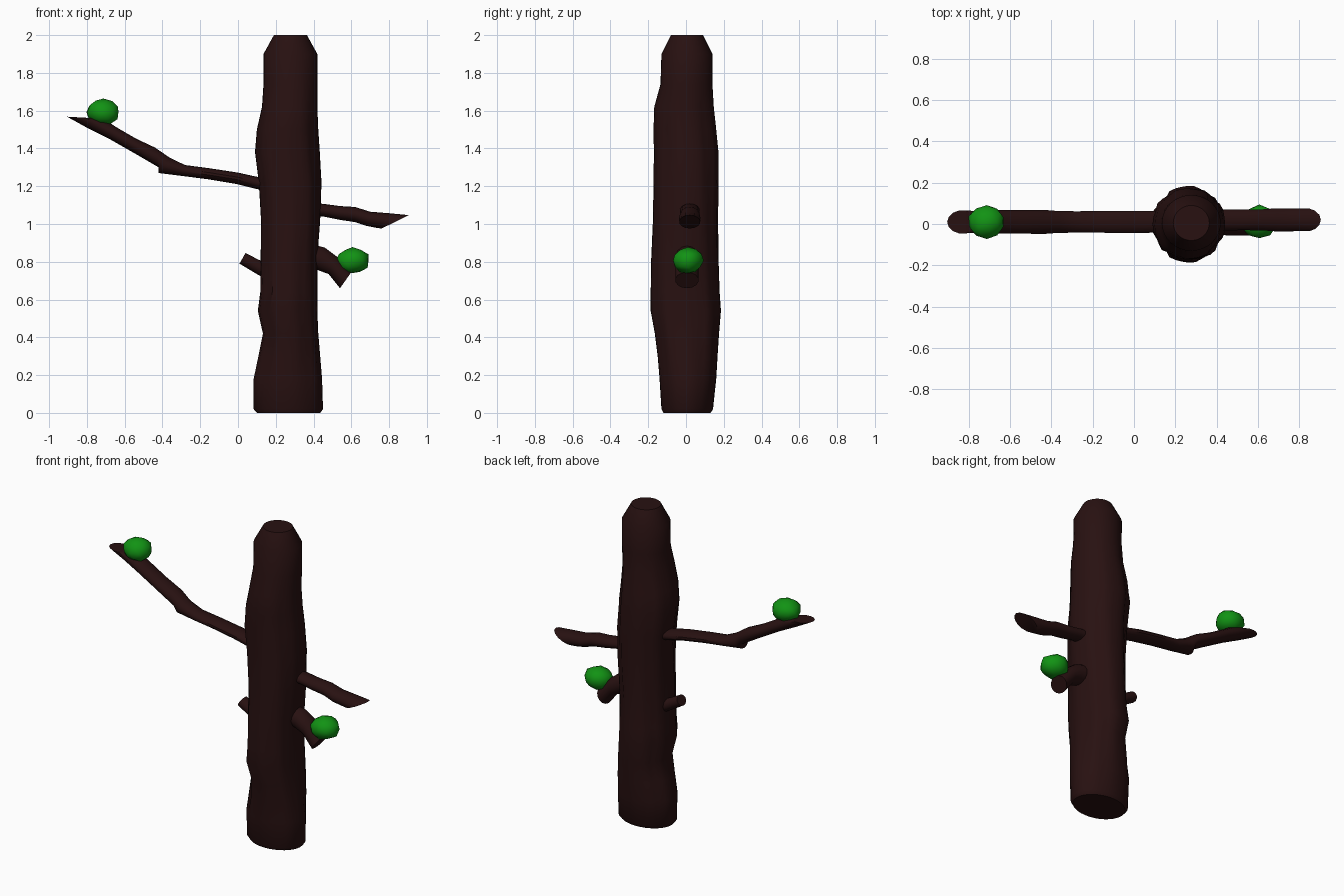
import bpy, bmesh, math, random
from mathutils import Vector

random.seed(4)
cube = bpy.data.objects.get("Cube")
if cube:
    bpy.data.objects.remove(cube)


def material(name, color):
    m = bpy.data.materials.new(name)
    m.use_nodes = True
    m.diffuse_color = (*color, 1)
    m.node_tree.nodes["Principled BSDF"].inputs["Base Color"].default_value = (*color, 1)
    return m


bark = material("dark bark", (0.021, 0.0055, 0.0055))
leaf = material("leaf green", (0.006, 0.29, 0.007))


def finish(bm, name, mat, angle=40):
    bmesh.ops.recalc_face_normals(bm, faces=bm.faces)
    mesh = bpy.data.meshes.new(name)
    bm.to_mesh(mesh)
    bm.free()
    mesh.materials.append(mat)
    obj = bpy.data.objects.new(name, mesh)
    bpy.context.collection.objects.link(obj)
    bpy.ops.object.select_all(action="DESELECT")
    obj.select_set(True)
    bpy.context.view_layer.objects.active = obj
    bpy.ops.object.shade_smooth_by_angle(angle=math.radians(angle))
    return obj


def loft(name, rings, mat):
    """Skin a list of closed rings and cap both ends."""
    bm = bmesh.new()
    loops = [[bm.verts.new(p) for p in ring] for ring in rings]
    n = len(loops[0])
    for a, b in zip(loops, loops[1:]):
        for i in range(n):
            j = (i + 1) % n
            bm.faces.new((a[i], a[j], b[j], b[i]))
    bm.faces.new(loops[0])
    bm.faces.new(loops[-1])
    return finish(bm, name, mat)


# Trunk: height, x range, y range and strength of the bark ridges
trunk = [
    (0.0, 0.10, 0.435, -0.12, 0.13, 0),
    (0.02, 0.083, 0.45, -0.13, 0.143, 0.2),
    (0.18, 0.083, 0.445, -0.14, 0.16, 0.6),
    (0.30, 0.108, 0.435, -0.15, 0.167, 1),
    (0.42, 0.132, 0.425, -0.165, 0.175, 1),
    (0.54, 0.105, 0.42, -0.187, 0.185, 1),
    (0.64, 0.118, 0.42, -0.187, 0.178, 1),
    (0.82, 0.12, 0.42, -0.184, 0.172, 1),
    (1.02, 0.122, 0.435, -0.175, 0.17, 1),
    (1.22, 0.11, 0.442, -0.172, 0.172, 1),
    (1.38, 0.09, 0.433, -0.17, 0.172, 1),
    (1.50, 0.10, 0.425, -0.172, 0.16, 0.8),
    (1.62, 0.127, 0.42, -0.168, 0.147, 0.5),
    (1.74, 0.135, 0.42, -0.135, 0.14, 0),
    (1.90, 0.135, 0.42, -0.13, 0.14, 0),
    (2.0, 0.19, 0.365, -0.08, 0.09, 0),
]
SIDES = 32
rings = []
for z, x0, x1, y0, y1, rough in trunk:
    ring = []
    for i in range(SIDES):
        a = math.tau * i / SIDES
        # ridges fade out at the four extreme sides
        k = 1 + 0.05 * rough * math.sin(2 * a) ** 2 * math.sin(9 * a + 3 * z)
        ring.append(((x0 + x1) / 2 + (x1 - x0) / 2 * k * math.cos(a),
                     (y0 + y1) / 2 + (y1 - y0) / 2 * k * math.sin(a), z))
    rings.append(ring)
loft("trunk", rings, bark)


def branch(name, pairs, width, y=0.01, sides=14):
    """Tube through pairs of upper and lower (x, z) points; ends may be slanted."""
    rings = []
    for top, low in pairs:
        t, b = Vector((top[0], y, top[1])), Vector((low[0], y, low[1]))
        w = width * random.uniform(0.92, 1.05)
        rings.append([(t + b) / 2 + (t - b) / 2 * math.cos(math.tau * i / sides)
                      + Vector((0, w * math.sin(math.tau * i / sides), 0))
                      for i in range(sides)])
    return loft(name, rings, bark)


# Branches
branch("long_branch", [
    ((0.20, 1.235), (0.20, 1.17)), ((0.10, 1.25), (0.10, 1.185)),
    ((0.0, 1.272), (-0.01, 1.212)), ((-0.15, 1.295), (-0.16, 1.237)),
    ((-0.28, 1.312), (-0.30, 1.255)), ((-0.36, 1.35), (-0.42, 1.27)),
    ((-0.44, 1.405), (-0.42, 1.30)), ((-0.54, 1.452), (-0.54, 1.37)),
    ((-0.64, 1.51), (-0.68, 1.45)), ((-0.70, 1.55), (-0.80, 1.51)),
    ((-0.76, 1.56), (-0.905, 1.568))], 0.057)
branch("right_branch", [
    ((0.36, 1.11), (0.36, 1.04)), ((0.45, 1.107), (0.45, 1.04)),
    ((0.54, 1.095), (0.54, 1.022)), ((0.62, 1.09), (0.62, 1.01)),
    ((0.70, 1.065), (0.68, 0.99)), ((0.80, 1.057), (0.73, 0.98)),
    ((0.905, 1.047), (0.76, 0.976))], 0.055, y=0.02)
branch("left_stub", [
    ((0.18, 0.785), (0.16, 0.70)), ((0.11, 0.81), (0.10, 0.735)),
    ((0.04, 0.847), (0.008, 0.79))], 0.042)
branch("right_stub", [
    ((0.36, 0.90), (0.34, 0.78)), ((0.46, 0.875), (0.42, 0.757)),
    ((0.52, 0.83), (0.48, 0.735)), ((0.60, 0.745), (0.54, 0.66))], 0.06, y=0.005)


# Leaf clumps: lumpy, squashed balls
def clump(name, centre, size):
    bm = bmesh.new()
    bmesh.ops.create_icosphere(bm, subdivisions=2, radius=1)
    for v in bm.verts:
        k = random.uniform(0.93, 1.04)
        v.co = Vector(c + s * k * p for c, s, p in zip(centre, size, v.co))
    finish(bm, name, leaf, 60)


clump("left_leaf_clump", (-0.713, 0.01, 1.592), (0.09, 0.083, 0.07))
clump("right_leaf_clump", (0.607, 0.01, 0.807), (0.09, 0.083, 0.07))
